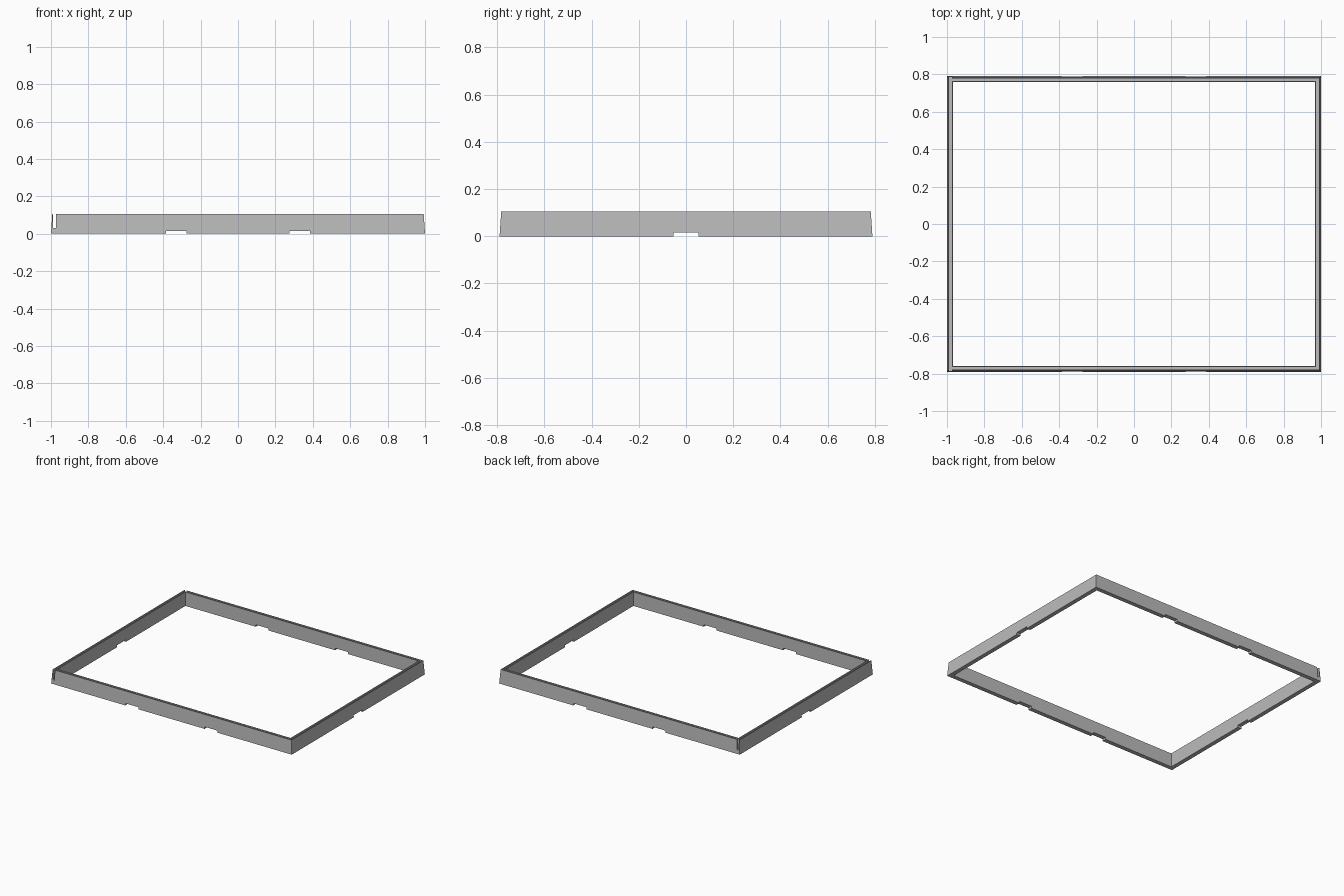
import bpy
import bmesh

if "Cube" in bpy.data.objects:
    bpy.data.objects.remove(bpy.data.objects["Cube"])

HX, HY, H = 1.0, 0.79, 0.105     # half sizes and height
WALL, TAPER = 0.032, 0.007       # wall thickness and outward lean

grey = bpy.data.materials.new("light grey")
grey.use_nodes = True
grey.diffuse_color = (0.5, 0.5, 0.5, 1)
grey.node_tree.nodes["Principled BSDF"].inputs["Base Color"].default_value = (0.5, 0.5, 0.5, 1)


def make_object(name, bm):
    bmesh.ops.recalc_face_normals(bm, faces=bm.faces)
    mesh = bpy.data.meshes.new(name)
    bm.to_mesh(mesh)
    bm.free()
    mesh.materials.append(grey)
    obj = bpy.data.objects.new(name, mesh)
    bpy.context.collection.objects.link(obj)
    return obj


def sweep_frame(name, profile):
    """Sweep a closed (inset, z) section round the rectangle with mitred corners."""
    bm = bmesh.new()
    rings = [[bm.verts.new((sx * (HX - inset), sy * (HY - inset), z)) for inset, z in profile]
             for sx, sy in ((-1, -1), (1, -1), (1, 1), (-1, 1))]
    n = len(profile)
    for i in range(4):
        a, b = rings[i], rings[(i + 1) % 4]
        for j in range(n):
            k = (j + 1) % n
            bm.faces.new((a[j], b[j], b[k], a[k]))
    return make_object(name, bm)


def cutter(name, x, y, z):
    """Box given by its ranges, used only for cutting."""
    bm = bmesh.new()
    bmesh.ops.create_cube(bm, size=1)
    for v in bm.verts:
        v.co = [r[0] if c < 0 else r[1] for c, r in zip(v.co, (x, y, z))]
    obj = make_object(name, bm)
    obj.hide_render = True
    obj.hide_set(True)
    return obj


# Tapered frame with a panel groove in its top
GROOVE_OUT, GROOVE_IN, FLOOR = 0.012, 0.026, 0.03
frame = sweep_frame("grooved_frame", [
    (0, 0), (TAPER, H), (GROOVE_OUT, H), (GROOVE_OUT, FLOOR),
    (GROOVE_IN, FLOOR), (GROOVE_IN, H), (WALL, H), (WALL, 0)])

# Slide-in slot through both ends of the right groove
cutters = [cutter("slot_cutter", (GROOVE_OUT - HX, GROOVE_IN - HX), (-1, 1), (FLOOR, 0.2))]

# Shallow notches under the walls
for x in (-0.33, 0.33):
    cutters.append(cutter("long_side_notch_cutter", (x - 0.054, x + 0.054), (-1, 1), (-0.1, 0.015)))
cutters.append(cutter("short_side_notch_cutter", (-1.2, 1.2), (-0.053, 0.053), (-0.1, 0.015)))

for c in cutters:
    mod = frame.modifiers.new(c.name, 'BOOLEAN')
    mod.operation = 'DIFFERENCE'
    mod.solver = 'EXACT'
    mod.object = c
